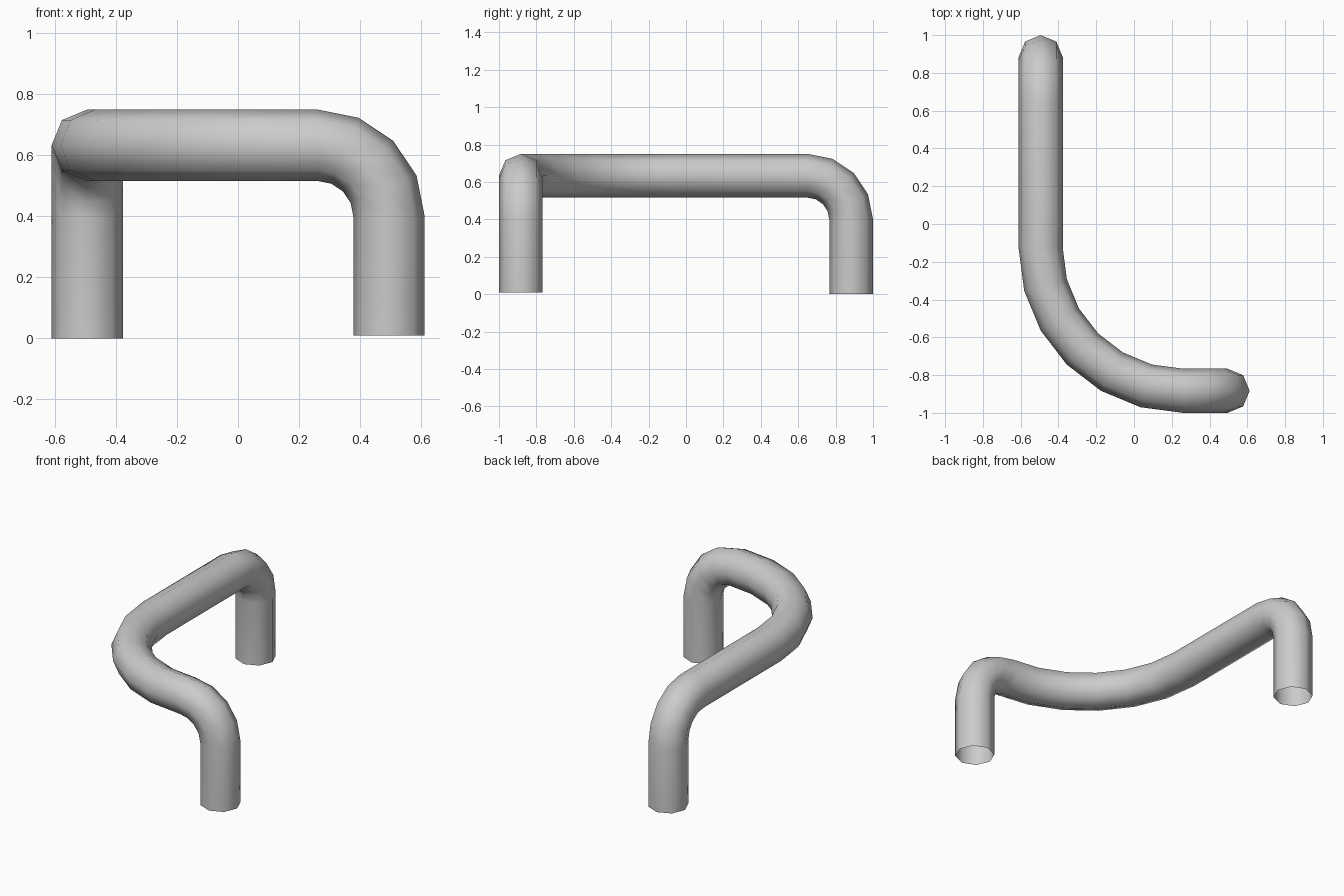
import bpy, bmesh
from math import cos, sin, tau, pi
from mathutils import Matrix, Vector

if "Cube" in bpy.data.objects:
    bpy.data.objects.remove(bpy.data.objects["Cube"])

R = 0.117            # tube radius
TOP = 0.633          # rail centreline height
BEND = 0.234         # leg bend radius
SWEEP = 0.755        # large corner radius
LX, LY = -0.494, 0.883   # back leg position
CX = LX + SWEEP          # large corner centre
CY = -LY + SWEEP

bm = bmesh.new()

# Octagonal ring at the foot of the back leg
ring = [bm.verts.new((LX + R * cos(i * tau / 8), LY + R * sin(i * tau / 8), 0))
        for i in range(8)]
edges = [bm.edges.new((ring[i], ring[(i + 1) % 8])) for i in range(8)]


def extrude():
    global edges
    geom = bmesh.ops.extrude_edge_only(bm, edges=edges)["geom"]
    edges = [g for g in geom if isinstance(g, bmesh.types.BMEdge)
             and all(v in geom for v in g.verts)]
    return [g for g in geom if isinstance(g, bmesh.types.BMVert)]


def straight(x, y, z):
    bmesh.ops.translate(bm, verts=extrude(), vec=Vector((x, y, z)))


def bend(centre, axis, steps):
    for _ in range(steps):
        bmesh.ops.rotate(bm, verts=extrude(), cent=Vector(centre),
                         matrix=Matrix.Rotation(pi / 2 / steps, 3, axis))


base = TOP - BEND
straight(0, 0, base)                              # back leg
bend((LX, LY - BEND, base), 'X', 4)               # back leg bend
straight(0, CY - (LY - BEND), 0)                  # long rail
bend((CX, CY, TOP), 'Z', 6)                       # large corner
bend((CX, -LY, base), 'Y', 4)                     # front leg bend
straight(0, 0, 0.01 - base)                       # front leg

bmesh.ops.recalc_face_normals(bm, faces=bm.faces)
# Open tube: make sure the first wall faces outwards
bm.faces.ensure_lookup_table()
f = bm.faces[0]
f.normal_update()
c = f.calc_center_median()
if f.normal.dot(Vector((c.x - LX, c.y - LY, 0))) < 0:
    bmesh.ops.reverse_faces(bm, faces=bm.faces)
for f in bm.faces:
    f.smooth = True

mesh = bpy.data.meshes.new("bent_tube")
bm.to_mesh(mesh)
bm.free()
bpy.context.collection.objects.link(bpy.data.objects.new("bent_tube", mesh))
